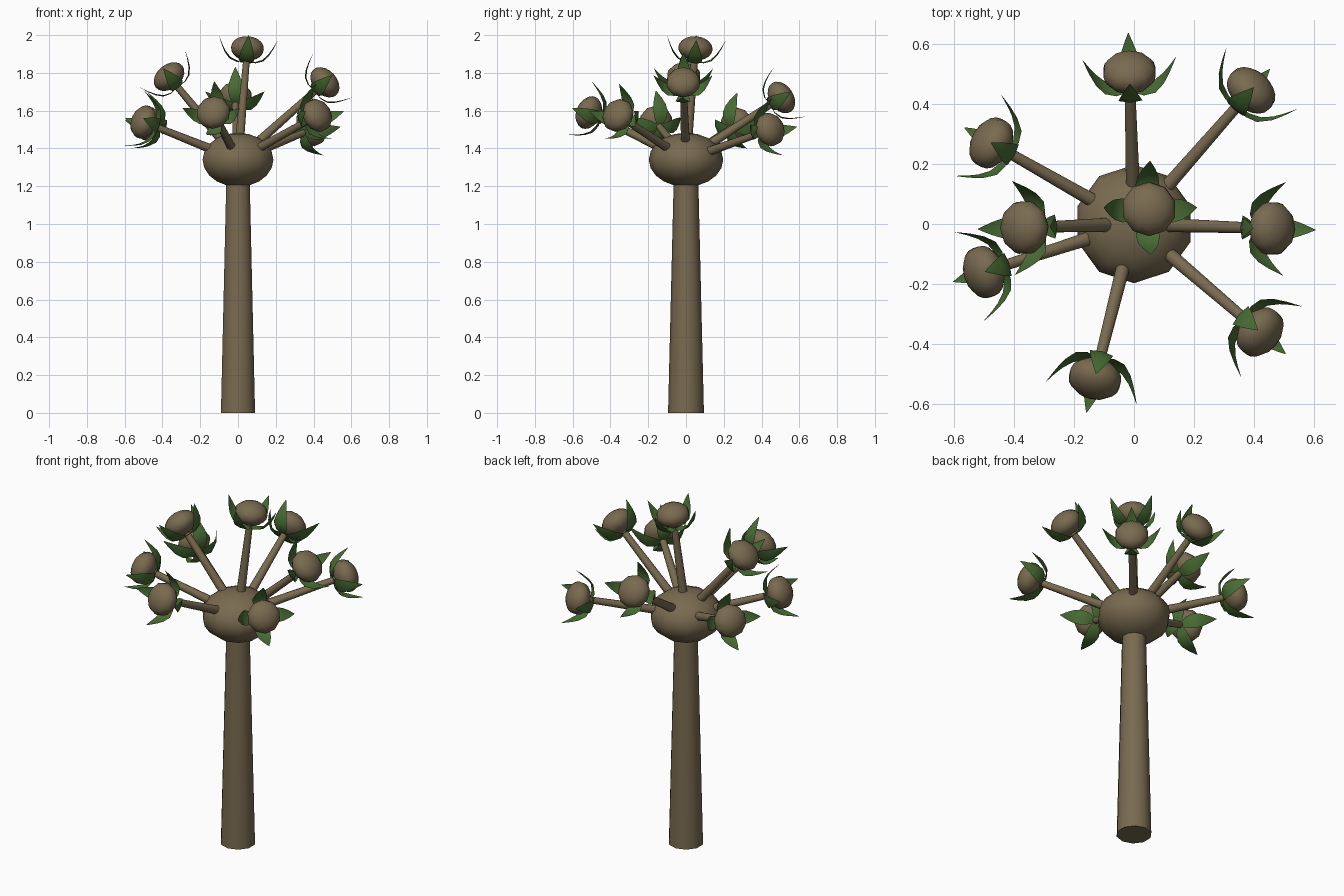
import bpy, bmesh, math
from mathutils import Matrix, Vector

if "Cube" in bpy.data.objects:
    bpy.data.objects.remove(bpy.data.objects["Cube"], do_unlink=True)


def make_material(name, rgb):
    mat = bpy.data.materials.new(name)
    mat.use_nodes = True
    mat.diffuse_color = (*rgb, 1)
    mat.node_tree.nodes["Principled BSDF"].inputs["Base Color"].default_value = (*rgb, 1)
    return mat


BARK = make_material("bark brown", (0.19, 0.145, 0.08))
LEAF = make_material("leaf green", (0.065, 0.15, 0.034))
HEAD = Vector((0, 0, 1.34))
SIDES = 10


def make_object(name, bm, mat, matrix):
    mesh = bpy.data.meshes.new(name)
    bm.to_mesh(mesh)
    bm.free()
    mesh.materials.append(mat)
    obj = bpy.data.objects.new(name, mesh)
    bpy.context.collection.objects.link(obj)
    obj.matrix_world = matrix
    bpy.ops.object.select_all(action='DESELECT')
    obj.select_set(True)
    bpy.context.view_layer.objects.active = obj
    bpy.ops.object.shade_smooth_by_angle(angle=math.radians(60))
    return obj


def ball(name, matrix, radius, half_height):
    bm = bmesh.new()
    bmesh.ops.create_uvsphere(bm, u_segments=SIDES, v_segments=SIDES, radius=1)
    bmesh.ops.scale(bm, verts=bm.verts, vec=(radius, radius, half_height))
    return make_object(name, bm, BARK, matrix)


def tapered_rod(name, matrix, length, r_base, r_tip):
    bm = bmesh.new()
    bmesh.ops.create_cone(bm, cap_ends=True, segments=SIDES, radius1=r_base,
                          radius2=r_tip, depth=length)
    bmesh.ops.translate(bm, verts=bm.verts, vec=(0, 0, length / 2))
    return make_object(name, bm, BARK, matrix)


# Leaf outline: distance from stem axis, height along axis, half width
LEAF_PROFILE = [(0.012, -0.072, 0.014), (0.05, -0.076, 0.032), (0.09, -0.062, 0.040),
                (0.118, -0.03, 0.034), (0.136, 0.005, 0.022), (0.147, 0.032, 0.011),
                (0.156, 0.055, 0.001)]


def leaf_whorl(name, matrix):
    bm = bmesh.new()
    for k in range(4):
        turn = Matrix.Rotation(k * math.pi / 2, 3, 'Z')
        rows = []
        for r, h, w in LEAF_PROFILE:
            rows.append([bm.verts.new(turn @ Vector((r - 0.15 * abs(s), s, h + 0.1 * abs(s))))
                         for s in (-w, 0, w)])
        for a, b in zip(rows, rows[1:]):
            for i in range(2):
                bm.faces.new((a[i], b[i], b[i + 1], a[i + 1]))
    return make_object(name, bm, LEAF, matrix)


def axis_frame(origin, axis):
    # Local z runs along the axis, local x stays level
    z = axis.normalized()
    side = Vector((-z.y, z.x, 0)) if z.z < 0.95 else Vector((1, 0, -z.x / z.z))
    x = side.normalized()
    y = z.cross(x)
    return Matrix.Translation(origin) @ Matrix((x, y, z)).transposed().to_4x4()


# Trunk and the flattened head on top
tapered_rod("trunk", Matrix.Identity(4), 1.28, 0.095, 0.064)
ball("head", Matrix.Translation(HEAD), 0.197, 0.143)

# Flower buds on stems radiating from the head
BUDS = {"top": (0.05, 0.05, 1.93), "back": (-0.015, 0.505, 1.67),
        "back_left": (0.39, 0.445, 1.50), "left": (0.46, -0.015, 1.75),
        "front_left": (0.42, -0.36, 1.575), "front": (-0.13, -0.515, 1.59),
        "front_right": (-0.50, -0.16, 1.54), "upper_right": (-0.365, -0.012, 1.78),
        "back_right": (-0.475, 0.27, 1.53)}
for place, spot in BUDS.items():
    center = Vector(spot)
    axis = center - HEAD
    start = HEAD + axis.normalized() * 0.1
    tapered_rod(place + "_stem", axis_frame(start, axis), axis.length - 0.14, 0.025, 0.018)
    frame = axis_frame(center, axis)
    ball(place + "_bud", frame, 0.091, 0.064)
    leaf_whorl(place + "_leaves", frame)
